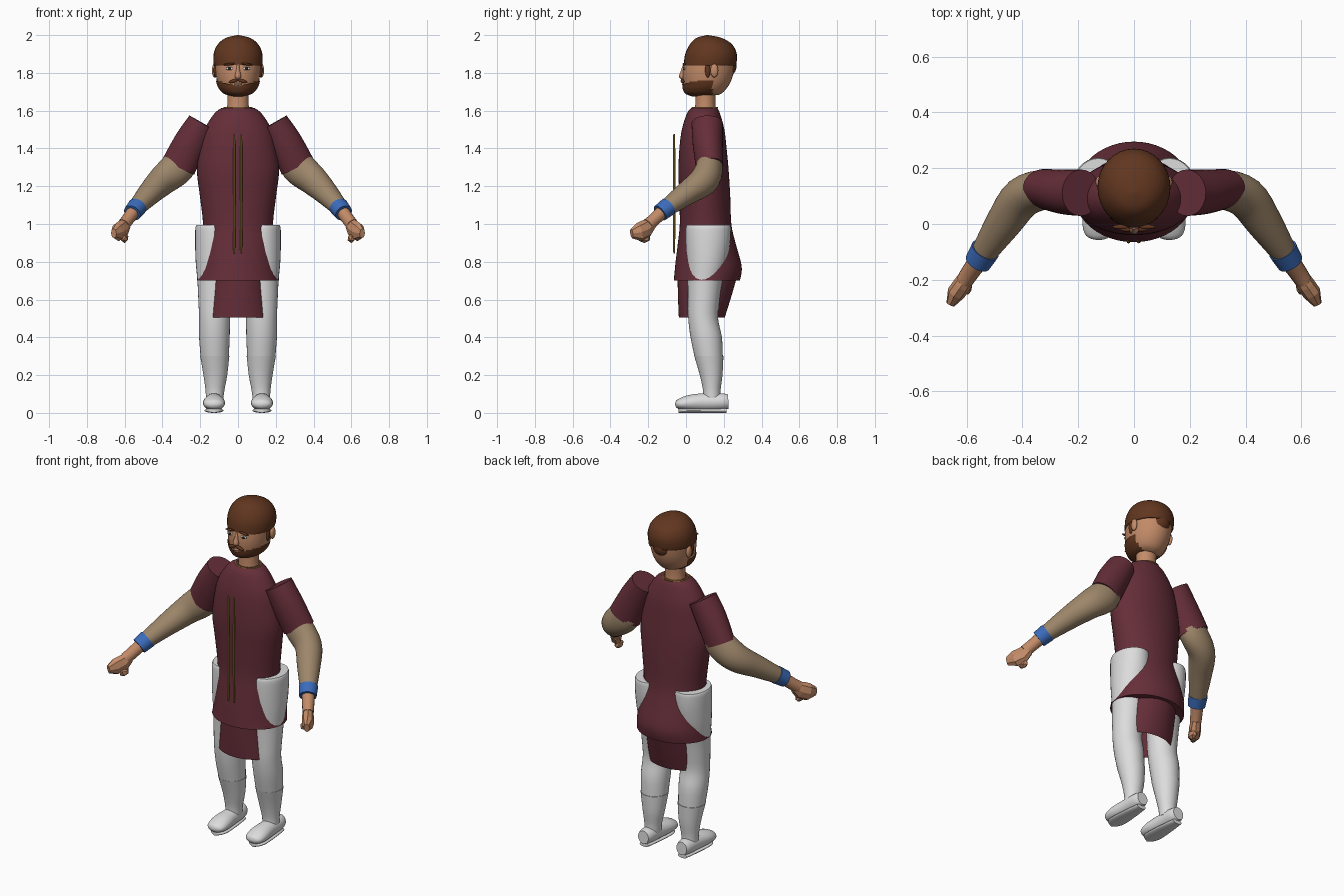
import bpy, bmesh, math
from mathutils import Vector, Matrix

cube = bpy.data.objects.get("Cube")
if cube:
    bpy.data.objects.remove(cube, do_unlink=True)


def material(name, *rgb):
    m = bpy.data.materials.new(name)
    m.use_nodes = True
    m.diffuse_color = (*rgb, 1)
    m.node_tree.nodes["Principled BSDF"].inputs["Base Color"].default_value = (*rgb, 1)
    return m


MAROON = material("maroon cloth", .13, .027, .040)
TAN = material("tan sleeve", .34, .24, .145)
SKIN = material("skin", .55, .26, .14)
WHITE = material("white cloth", .72, .72, .72)
HAIR = material("brown hair", .12, .037, .014)
BLUE = material("blue band", .045, .15, .50)
GOLD = material("gold trim", .36, .21, .04)
DARK = material("dark eye", .02, .015, .012)


def finish(bm, name, mat, smooth=True):
    bmesh.ops.recalc_face_normals(bm, faces=bm.faces)
    mesh = bpy.data.meshes.new(name)
    bm.to_mesh(mesh)
    bm.free()
    mesh.materials.append(mat)
    for p in mesh.polygons:
        p.use_smooth = smooth
    if smooth:
        mesh.set_sharp_from_angle(angle=math.radians(40))
    ob = bpy.data.objects.new(name, mesh)
    bpy.context.scene.collection.objects.link(ob)
    return ob


def spline(pts, steps):
    """Catmull-Rom through tuples of any length."""
    out = []
    for i in range(len(pts) - 1):
        a, b, c, d = (pts[max(i - 1, 0)], pts[i], pts[i + 1], pts[min(i + 2, len(pts) - 1)])
        for k in range(steps):
            t = k / steps
            out.append(tuple(.5 * (2 * q + (r - p) * t + (2 * p - 5 * q + 4 * r - s) * t * t
                                   + (3 * q - p - 3 * r + s) * t ** 3)
                             for p, q, r, s in zip(a, b, c, d)))
    return out + [pts[-1]]


def tube(name, pts, mat, side=1, seg=32, steps=4, upright=False, caps=(True, True),
         keep=None, smooth=True):
    """Loft ellipses along points of (x, y, z, horizontal radius, other radius)."""
    path = spline(pts, steps)
    bm = bmesh.new()
    rings = []
    for i, (x, y, z, ra, rb) in enumerate(path):
        here = Vector((x, y, z))
        if upright:
            u, v = Vector((1, 0, 0)), Vector((0, 1, 0))
        else:
            t = Vector(path[min(i + 1, len(path) - 1)][:3]) - Vector(path[max(i - 1, 0)][:3])
            u = t.cross(Vector((0, 0, 1))).normalized()
            v = u.cross(t).normalized()
        ring = []
        for k in range(seg):
            a = math.tau * k / seg
            p = here + u * ra * math.cos(a) + v * rb * math.sin(a)
            ring.append(bm.verts.new((p.x * side, p.y, p.z)))
        rings.append(ring)
    for low, high in zip(rings, rings[1:]):
        for k in range(seg):
            j = (k + 1) % seg
            bm.faces.new((low[k], low[j], high[j], high[k]))
    for ring, cap in ((rings[0], caps[0]), (rings[-1], caps[1])):
        if cap:
            bm.faces.new(ring)
    if keep:
        gone = [f for f in bm.faces if not keep(f.calc_center_median())]
        bmesh.ops.delete(bm, geom=gone, context='FACES')
    return finish(bm, name, mat, smooth)


def column(name, rows, mat, **kw):
    """Upright loft from rows of (z, centre x, half width, front y, back y)."""
    pts = [(cx, (f + b) / 2, z, rx, (b - f) / 2) for z, cx, rx, f, b in rows]
    return tube(name, pts, mat, upright=True, **kw)


def ball(name, loc, size, mat, tilt=0, smooth=True, div=3):
    bm = bmesh.new()
    bmesh.ops.create_icosphere(bm, subdivisions=div, radius=1)
    bm.transform(Matrix.Translation(loc) @ Matrix.Rotation(tilt, 4, 'Y')
                 @ Matrix.Diagonal((*size, 1)))
    return finish(bm, name, mat, smooth)


# Tunic with hips, and the open underskirt
column("tunic", [(1.615, 0, .085, .03, .165), (1.585, 0, .125, .005, .18),
                 (1.5, 0, .178, -.022, .203), (1.4, 0, .202, -.035, .215),
                 (1.28, 0, .217, -.04, .226), (1.15, 0, .202, -.036, .234),
                 (1.0, 0, .185, -.033, .24), (.9, 0, .193, -.043, .262),
                 (.8, 0, .204, -.055, .29), (.75, 0, .21, -.06, .295),
                 (.7, 0, .217, -.065, .285)], MAROON, seg=48)
column("underskirt", [(.72, 0, .155, -.045, .27), (.6, 0, .16, -.042, .235),
                      (.505, 0, .165, -.038, .205)], MAROON, caps=(False, False), seg=48)

# Neck, collar and front trim
column("neck", [(1.58, 0, .06, .045, .16), (1.65, 0, .056, .05, .155),
                (1.73, 0, .058, .05, .16)], SKIN)
collar = [(.072 * math.cos(a), .1 + .065 * math.sin(a), 1.615, .005, .005)
          for a in (math.tau * k / 32 for k in range(33))]
tube("collar", collar, GOLD, seg=8, steps=1)
for x in (-.02, .017):
    column("front_trim", [(z, x, r, -.063 - r, -.063 + r) for z, r in
                          ((.855, .001), (.9, .006), (1.42, .006), (1.47, .001))],
           GOLD, seg=8)

# Head, hair and beard
column("head", [(1.682, 0, .04, .03, .17), (1.70, 0, .083, .0, .2),
                (1.75, 0, .109, -.014, .235), (1.82, 0, .12, -.016, .256),
                (1.9, 0, .118, .005, .255), (1.96, 0, .075, .05, .2)], SKIN)
column("hair_cap", [(1.838, 0, .122, -.012, .258), (1.845, 0, .129, -.012, .266),
                    (1.9, 0, .129, -.004, .269), (1.95, 0, .108, .02, .245),
                    (1.985, 0, .065, .055, .19), (2.0, 0, .004, .11, .118)], HAIR)
ball("hair_knot", (0, .212, 1.835), (.062, .056, .056), HAIR)
column("beard", [(1.676, 0, .03, .03, .15), (1.69, 0, .075, -.004, .19),
                 (1.715, 0, .1, -.017, .22), (1.74, 0, .112, -.02, .238),
                 (1.765, 0, .118, -.021, .245)], HAIR, seg=48, caps=(True, False),
       keep=lambda c: c.y < .14 and c.z < 1.728 + .28 * abs(c.x))
ball("lip", (0, -.016, 1.74), (.022, .006, .006), SKIN)
column("nose", [(1.765, 0, .008, -.025, .0), (1.78, 0, .017, -.037, .0),
                (1.81, 0, .011, -.028, .0), (1.84, 0, .007, -.018, .0)], SKIN, seg=12)


def build_side(s, tag):
    # Face details
    ball(tag + "_eye", (s * .045, -.009, 1.823), (.02, .005, .009), WHITE)
    ball(tag + "_pupil", (s * .045, -.014, 1.823), (.008, .003, .008), DARK)
    ball(tag + "_brow", (s * .047, -.01, 1.846), (.03, .008, .006), HAIR, tilt=s * .12)
    ball(tag + "_moustache", (s * .023, -.018, 1.757), (.028, .01, .009), HAIR, tilt=s * .3)
    ball(tag + "_ear", (s * .125, .15, 1.812), (.013, .021, .036), SKIN)
    ball(tag + "_sideburn", (s * .119, .115, 1.815), (.01, .014, .04), HAIR)

    # Arm: short sleeve, undersleeve, band, wrist and faceted fist
    cuff = (.315, .125, 1.305, .072, .094)
    tube(tag + "_sleeve", [(.19, .112, 1.535, .083, .078), (.25, .115, 1.43, .08, .09), cuff],
         MAROON, s)
    tube(tag + "_undersleeve", [(.27, .12, 1.39, .06, .07), (.315, .125, 1.305, .07, .09),
                                (.40, .095, 1.23, .074, .08), (.47, .0, 1.16, .064, .062),
                                (.55, -.12, 1.072, .043, .043)], TAN, s)
    tube(tag + "_wrist_band", [(.533, -.093, 1.092, .053, .05), (.56, -.138, 1.058, .048, .046)],
         BLUE, s)
    tube(tag + "_wrist", [(.55, -.12, 1.07, .036, .036), (.585, -.17, 1.022, .033, .034),
                          (.605, -.2, .995, .031, .036)], SKIN, s, seg=16)
    tube(tag + "_fist", [(.595, -.185, 1.0, .028, .034), (.612, -.212, .975, .033, .05),
                         (.638, -.248, .957, .033, .05), (.658, -.288, .95, .016, .026)],
         SKIN, s, seg=8, steps=1, smooth=False)
    ball(tag + "_thumb", (s * .6, -.222, .925), (.022, .036, .026), SKIN, smooth=False, div=1)

    # Leg: trouser, slightly fuller boot shaft, shoe and sole
    column(tag + "_trouser", [(.995, .128, .092, .005, .235), (.975, .128, .098, .0, .238),
                              (.9, .127, .1, .0, .234), (.8, .124, .1, .004, .218),
                              (.7, .12, .095, .008, .194), (.6, .122, .088, .01, .178),
                              (.5, .124, .082, .012, .17), (.4, .125, .081, .024, .19),
                              (.29, .123, .074, .047, .195)], WHITE, side=s)
    column(tag + "_boot_shaft", [(.3, .123, .077, .044, .198), (.2, .12, .063, .073, .193),
                                 (.12, .122, .05, .09, .183), (.07, .124, .046, .09, .183)],
           WHITE, side=s)
    shoe = [(.224, .06, .034, .038), (.19, .059, .045, .044), (.1, .057, .05, .047),
            (.02, .053, .058, .042), (-.03, .047, .052, .03), (-.05, .044, .033, .019),
            (-.057, .043, .008, .005)]
    tube(tag + "_shoe", [(.127, y, z, a, b) for y, z, a, b in shoe], WHITE, s)
    sole = [(.215, .03), (.13, .042), (.02, .05), (-.025, .036), (-.04, .01)]
    tube(tag + "_sole", [(.127, y, .013, a, .013) for y, a in sole], WHITE, s)


build_side(1, "left")
build_side(-1, "right")
